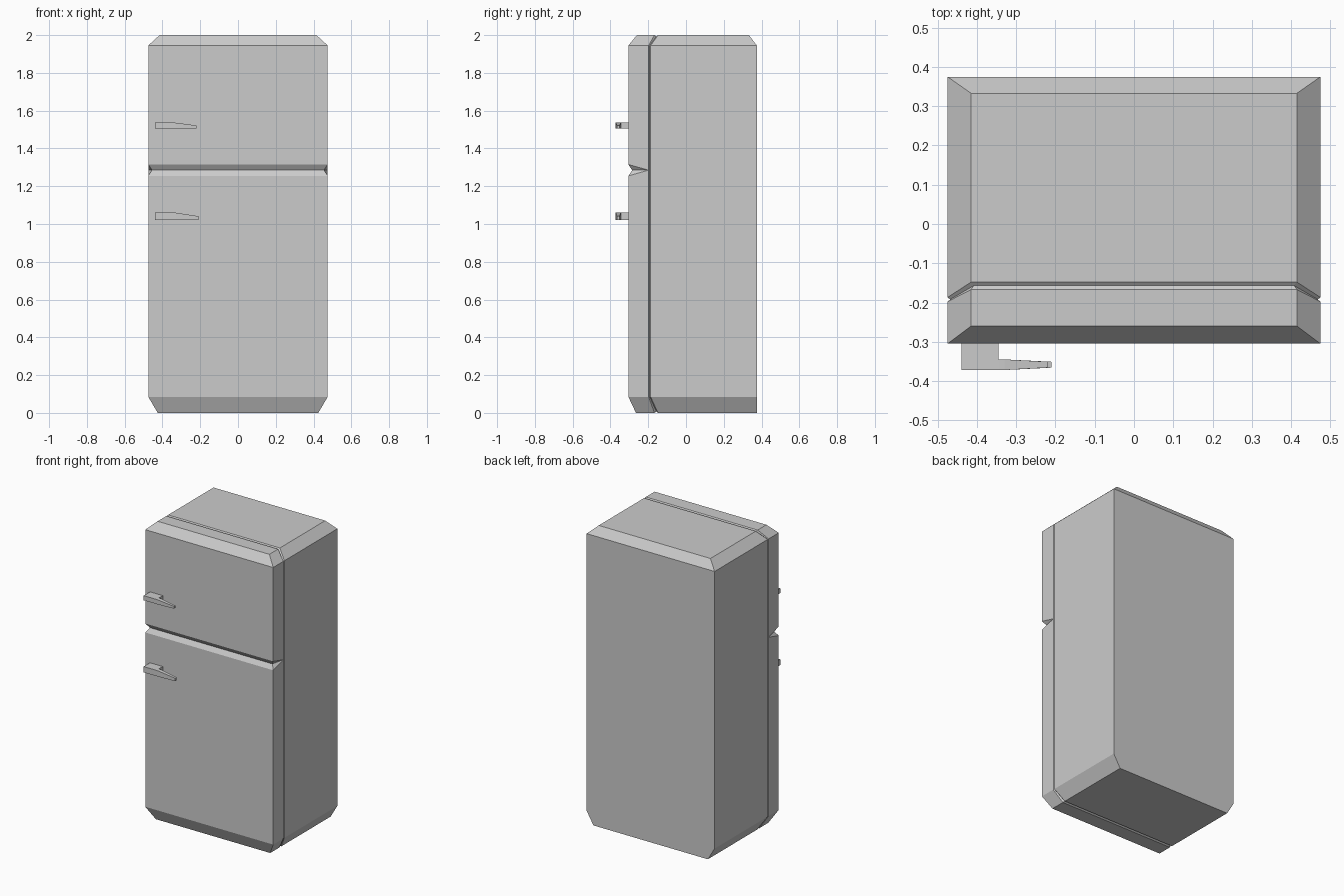
import bpy
import bmesh

if "Cube" in bpy.data.objects:
    bpy.data.objects.remove(bpy.data.objects["Cube"])

GAP = 1.285  # height of the gap between the two doors


def loft(name, rings):
    """Closed solid through rings; each ring runs up the left, down the right."""
    bm = bmesh.new()
    vs = [[bm.verts.new(p) for p in ring] for ring in rings]
    n = len(rings[0])
    for a, b in zip(vs, vs[1:]):
        for i in range(n):
            j = (i + 1) % n
            bm.faces.new((a[i], a[j], b[j], b[i]))
    for ring in (vs[0], vs[-1]):
        for i in range(n // 2 - 1):
            bm.faces.new((ring[i], ring[i + 1], ring[n - 2 - i], ring[n - 1 - i]))
    bmesh.ops.remove_doubles(bm, verts=bm.verts, dist=1e-4)
    bmesh.ops.recalc_face_normals(bm, faces=bm.faces)
    mesh = bpy.data.meshes.new(name)
    bm.to_mesh(mesh)
    bm.free()
    obj = bpy.data.objects.new(name, mesh)
    bpy.context.collection.objects.link(obj)
    return obj


def outline(levels, inset, y_side, y_top, y_bottom, front=False):
    """Chamfered fridge outline sampled at the given heights, mirrored in x."""
    right = []
    for z in levels:
        x, y, h = 0.475, y_side, z
        if z == 0:
            x, y, h = 0.425, y_bottom, inset
        elif z == 2:
            x, y, h = 0.415, y_top, 2 - inset
        elif front and z == GAP:
            x, y = 0.455, -0.285
        elif not front and abs(z - GAP) < 0.05:
            h = GAP  # the door notch closes to a point at the seam
        right.append((x - inset, y, h))
    return [(-x, y, z) for x, y, z in right] + right[::-1]


GROOVE = (0.007, -0.192, -0.157, -0.157)

# Cabinet, from seam groove to back
levels = (0, 0.085, 1.945, 2)
loft("cabinet", [outline(levels, *GROOVE),
                 outline(levels, 0, -0.187, -0.148, -0.148),
                 outline(levels, 0, 0.375, 0.333, 0.375)])

# Doors, with bevelled edges meeting in a V gap
for name, levels in (("fridge_door", (0, 0.085, 1.255, GAP)),
                     ("freezer_door", (GAP, 1.315, 1.945, 2))):
    loft(name, [outline(levels, 0, -0.305, -0.26, -0.265, front=True),
                outline(levels, 0, -0.198, -0.167, -0.167),
                outline(levels, *GROOVE)])

# Handles: mounting block with a tapering grip
for name, z, h, tip in (("freezer_handle", 1.506, 0.031, -0.22),
                        ("fridge_handle", 1.022, 0.039, -0.21)):
    sections = ((-0.44, -0.3, -0.372, h), (-0.345, -0.3, -0.372, h),
                (-0.345, -0.345, -0.372, h), (-0.33, -0.345, -0.372, h * 0.97),
                (tip, -0.351, -0.366, h * 0.5))
    loft(name, [[(x, y0, z), (x, y0, z + t), (x, y1, z + t), (x, y1, z)]
                for x, y0, y1, t in sections])
